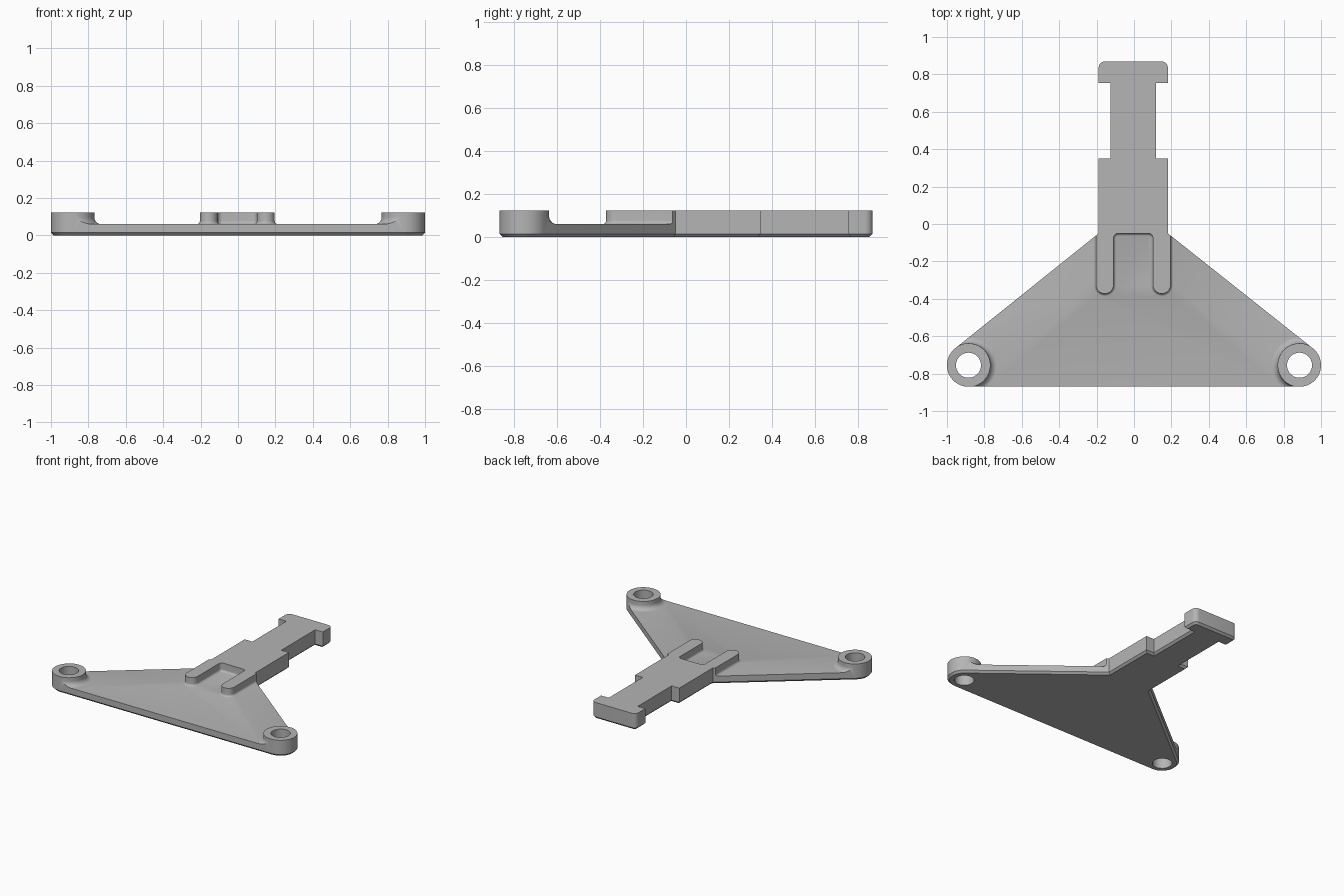
import bpy, bmesh
from math import sin, cos, pi, acos, atan2, hypot, radians

if "Cube" in bpy.data.objects:
    bpy.data.objects.remove(bpy.data.objects["Cube"])

HEIGHT, PLATE, CHAMFER = 0.123, 0.06, 0.015
BX, BY, BOSS_R, HOLE_R = 0.885, -0.755, 0.115, 0.067
STEM_SHIFT = -0.004

grey = bpy.data.materials.new("plain grey")
grey.use_nodes = True
colour = (0.46, 0.46, 0.46, 1)
grey.diffuse_color = colour
grey.node_tree.nodes["Principled BSDF"].inputs["Base Color"].default_value = colour


def arc(cx, cy, r, a0, a1, n):
    return [(cx + r * cos(a0 + (a1 - a0) * i / n), cy + r * sin(a0 + (a1 - a0) * i / n))
            for i in range(n + 1)]


def mirrored(half):
    return half + [(-x, y) for x, y in reversed(half)]


def loft(name, rings):
    """Solid through a stack of (outline, height) rings."""
    bm = bmesh.new()
    loops = [[bm.verts.new((x, y, z)) for x, y in pts] for pts, z in rings]
    for a, b in zip(loops, loops[1:]):
        for i in range(len(a)):
            j = (i + 1) % len(a)
            bm.faces.new((a[i], a[j], b[j], b[i]))
    bm.faces.new(loops[0][::-1])
    bm.faces.new(loops[-1])
    bmesh.ops.recalc_face_normals(bm, faces=bm.faces)
    me = bpy.data.meshes.new(name)
    bm.to_mesh(me)
    bm.free()
    ob = bpy.data.objects.new(name, me)
    bpy.context.collection.objects.link(ob)
    return ob


def flared(name, outline, fillet):
    """Raised feature whose foot sweeps out in a concave fillet."""
    z0 = PLATE - 0.0005
    rings = [(outline(fillet), 0.02)]
    for i in range(9):
        t = i / 8 * pi / 2
        rings.append((outline(fillet * (1 - sin(t))), z0 + fillet * (1 - cos(t))))
    rings.append((outline(0), 0.2))
    return loft(name, rings)


def combine(target, tool, operation):
    mod = target.modifiers.new(operation, 'BOOLEAN')
    mod.operation, mod.object, mod.solver = operation, tool, 'EXACT'
    bpy.context.view_layer.objects.active = target
    bpy.ops.object.modifier_apply(modifier=mod.name)
    bpy.data.objects.remove(tool)


# Overall outline: triangular plate with round ears, stepped stem and head
px, py = 0.185, -0.05
dx, dy = px - BX, py - BY
tangent = atan2(dy, dx) - acos(BOSS_R / hypot(dx, dy))
ear = arc(BX, BY, BOSS_R, -pi / 2, tangent, 28)
stem = [(px, py), (px, 0.35), (0.121, 0.35), (0.121, 0.755), (px, 0.755)]
stem += arc(px - 0.035, 0.835, 0.035, 0, pi / 2, 8)
outline = [(x + STEM_SHIFT if abs(x) < 0.3 else x, y) for x, y in mirrored(ear + stem)]
body = loft("bracket", [(outline, 0), (outline, HEIGHT)])

# Chamfer around the underside
bm = bmesh.new()
bm.from_mesh(body.data)
low = [e for e in bm.edges if all(v.co.z < 0.001 for v in e.verts)]
bmesh.ops.bevel(bm, geom=low, offset=CHAMFER, segments=1, affect='EDGES', clamp_overlap=False)
bm.to_mesh(body.data)
bm.free()


# Stem block ending in two rounded prongs around a small pocket
def fork(o):
    r = 0.0475
    half = [(0.2 + o, 1)]
    half += arc(0.2 - r, -0.325, r + o, 0, -pi, 20)
    half += arc(0.08, -0.075, 0.025 - o, 0, pi / 2, 6)
    return [(x + STEM_SHIFT, y) for x, y in mirrored(half)]


# Everything raised: floor slab, fork and two bosses
raised = loft("raised", [([(-2, -2), (2, -2), (2, 2), (-2, 2)], z) for z in (-0.1, PLATE)])
combine(raised, flared("fork", fork, 0.017), 'UNION')
for side in (-1, 1):
    def ring(o):
        return arc(side * BX, BY, BOSS_R + 0.002 + o, 0, 2 * pi, 64)[:-1]
    combine(raised, flared("boss", ring, 0.037), 'UNION')
combine(body, raised, 'INTERSECT')

# Mounting holes
for side in (-1, 1):
    circle = arc(side * BX, BY, HOLE_R, 0, 2 * pi, 48)[:-1]
    combine(body, loft("hole", [(circle, -0.2), (circle, 0.3)]), 'DIFFERENCE')

body.data.materials.clear()
body.data.materials.append(grey)
for ob in bpy.context.selected_objects:
    ob.select_set(False)
body.select_set(True)
bpy.context.view_layer.objects.active = body
bpy.ops.object.shade_smooth_by_angle(angle=radians(30))
